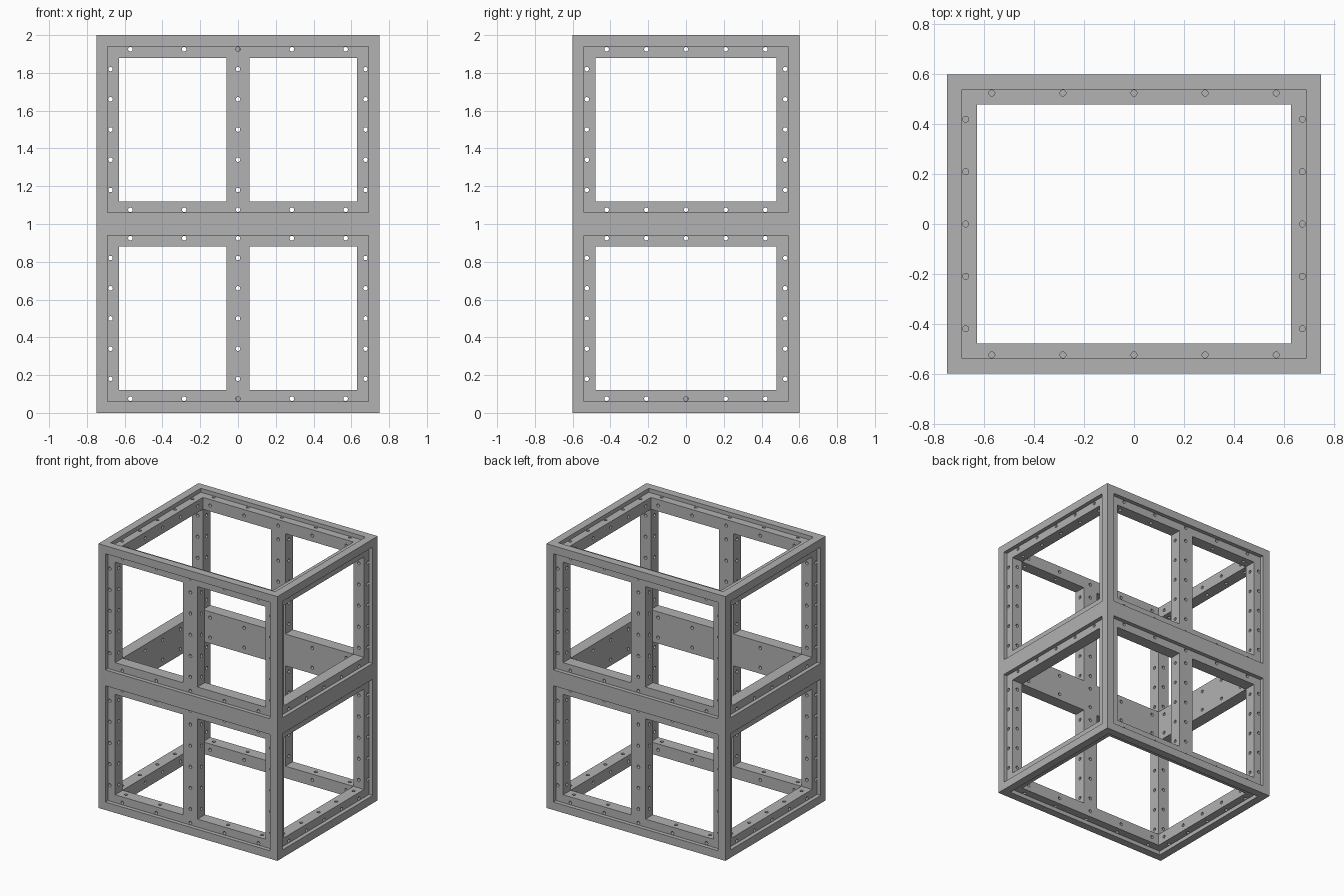
import bpy, bmesh
from mathutils import Matrix, Vector

cube = bpy.data.objects.get("Cube")
if cube:
    bpy.data.objects.remove(cube, do_unlink=True)

W, D, H = 0.75, 0.6, 2.0          # half width, half depth, height
BEAM, LIP, INSET = 0.12, 0.06, 0.03
MID = (BEAM + INSET) / 2          # bolt line, from the outer face
HOLE_R = 0.012
LEVELS = (0.5, 1.5)               # centre height of each storey

grey = bpy.data.materials.new("steel grey")
grey.use_nodes = True
colour = (0.445, 0.445, 0.445, 1)
grey.diffuse_color = colour
grey.node_tree.nodes["Principled BSDF"].inputs["Base Color"].default_value = colour


def add_box(bm, centre, half):
    scale = Matrix.Diagonal((*[2 * h for h in half], 1))
    bmesh.ops.create_cube(bm, size=1, matrix=Matrix.Translation(centre) @ scale)


def add_hole(bm, centre, axis, length):
    direction = Vector([float(i == axis) for i in range(3)])
    turn = direction.to_track_quat('Z', 'Y').to_matrix().to_4x4()
    bmesh.ops.create_cone(bm, cap_ends=True, segments=16, radius1=HOLE_R, radius2=HOLE_R,
                          depth=length, matrix=Matrix.Translation(centre) @ turn)


def finish(bm, name):
    mesh = bpy.data.meshes.new(name)
    bm.to_mesh(mesh)
    bm.free()
    mesh.materials.append(grey)
    obj = bpy.data.objects.new(name, mesh)
    bpy.context.collection.objects.link(obj)
    return obj


def cut(obj, cutter):
    mod = obj.modifiers.new("cut", 'BOOLEAN')
    mod.operation, mod.solver, mod.object = 'DIFFERENCE', 'EXACT', cutter
    bpy.context.view_layer.objects.active = obj
    bpy.ops.object.modifier_apply(modifier=mod.name)


# Cutters for the hollow core, the wall openings and the shallow recesses
core, front, side, recess = [bmesh.new() for _ in range(4)]
add_box(core, (0, 0, H / 2), (W - BEAM, D - BEAM, H))
for z in LEVELS:
    opening, panel = 0.5 - BEAM, 0.5 - LIP
    add_box(front, (0, 0, z), (W - BEAM, 1, opening))
    add_box(side, (0, 0, z), (1, D - BEAM, opening))
    for s in (-1, 1):
        add_box(recess, (0, s * D, z), (W - LIP, INSET, panel))
        add_box(recess, (s * W, 0, z), (INSET, D - LIP, panel))
for z in (0, H):
    add_box(recess, (0, 0, z), (W - LIP, D - LIP, INSET))

# Bolt holes along each axis
holes = [bmesh.new() for _ in range(3)]
steps = range(-2, 3)
xs = [0.285 * i for i in steps]
ys = [0.21 * i for i in steps]
px, py = W - MID, D - MID
for level in LEVELS:
    for z in (level - 0.5 + MID, level + 0.5 - MID):
        for x, y in zip(xs, ys):
            add_hole(holes[0], (0, y, z), 0, 2)
            add_hole(holes[1], (x, 0, z), 1, 2)
    for z in [level + 0.16 * i for i in steps]:
        for s in (-1, 1):
            add_hole(holes[0], (0, s * py, z), 0, 2)
        for x in (-px, 0, px):
            add_hole(holes[1], (x, 0, z), 1, 2)
for z in (BEAM / 2, H - BEAM / 2):
    for s in (-1, 1):
        for x, y in zip(xs, ys):
            add_hole(holes[2], (x, s * py, z), 2, BEAM + 0.02)
            add_hole(holes[2], (s * px, y, z), 2, BEAM + 0.02)

shape_cutters = [finish(bm, "shape_cutter") for bm in (core, front, side, recess)]
hole_cutters = [finish(bm, "hole_cutter") for bm in holes]

# Main frame of posts and beams
bm = bmesh.new()
add_box(bm, (0, 0, H / 2), (W, D, H / 2))
frame = finish(bm, "main_frame")
for cutter in shape_cutters + hole_cutters:
    cut(frame, cutter)

# Upright in the middle of each front and back opening
for level, storey in zip(LEVELS, ("lower", "upper")):
    for s, face in ((-1, "front"), (1, "back")):
        bm = bmesh.new()
        add_box(bm, (0, s * py, level), (LIP, (BEAM - INSET) / 2, 0.5 - BEAM))
        upright = finish(bm, f"{storey}_{face}_upright")
        for cutter in hole_cutters[:2]:
            cut(upright, cutter)

for cutter in shape_cutters + hole_cutters:
    bpy.data.objects.remove(cutter, do_unlink=True)
